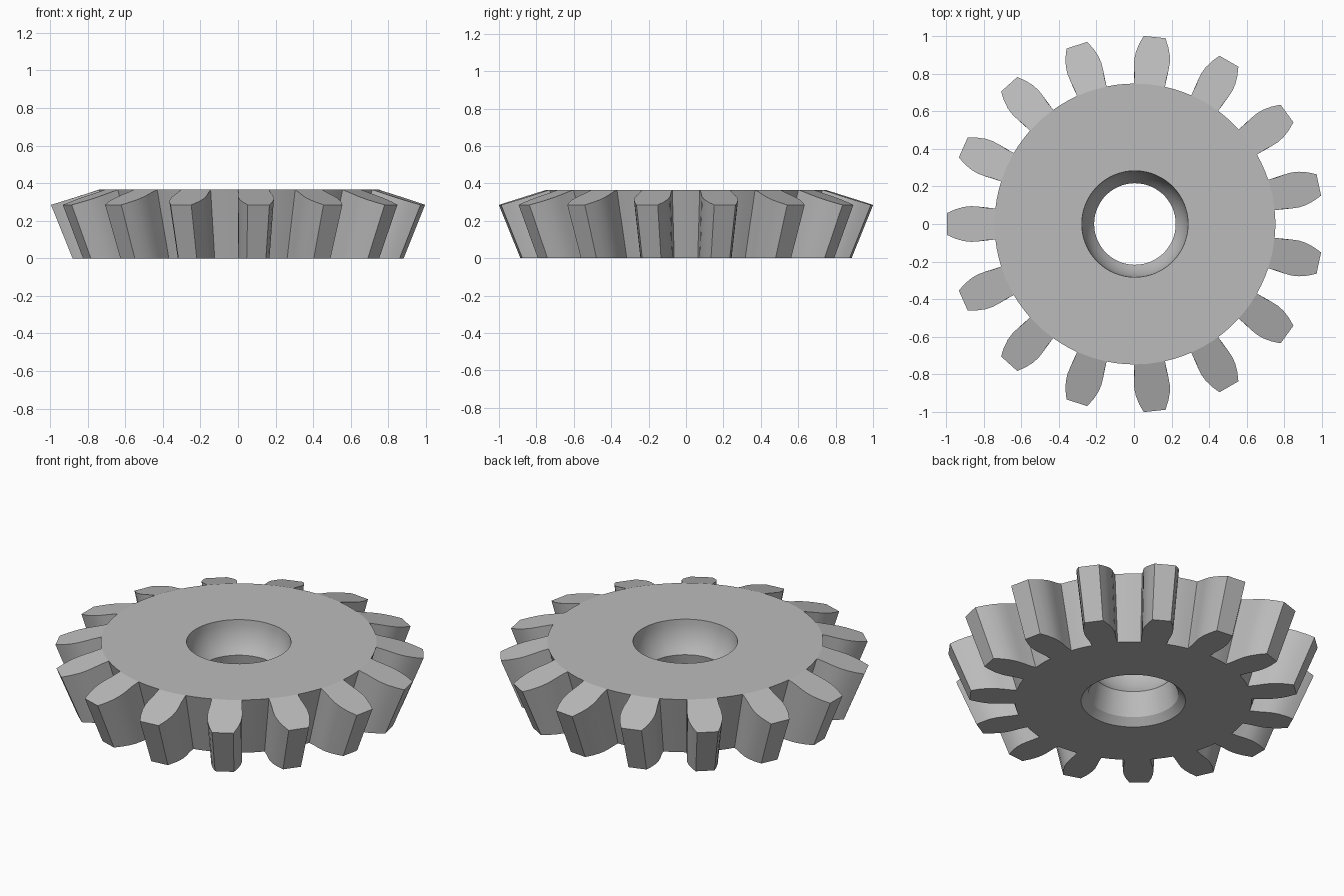
import bpy, bmesh, math

cube = bpy.data.objects.get("Cube")
if cube:
    bpy.data.objects.remove(cube, do_unlink=True)

TEETH = 15
APEX = 2.19          # depth of the cone apex below the base
TOP = 0.365          # height of the flat top
ROOT, TIP, TIP_Z = 0.747, 1.0, 0.285
SOCKET, NECK = 0.283, 0.217
SHIFT = 0.005        # centres the odd tooth count on x

# Half of the tooth outline: radius, half width
FLANK = [(0.743, 0.083), (0.79, 0.086), (0.83, 0.092), (0.87, 0.095),
         (0.91, 0.091), (0.955, 0.078), (TIP, 0.058)]

bm = bmesh.new()


def polar(r, angle, z):
    return bm.verts.new((r * math.cos(angle) + SHIFT, r * math.sin(angle), z))


def pair(r, angle):
    """Top vertex on the back cone and its partner on the base, in line with the apex."""
    z = TOP - max(0, r - ROOT) * (TOP - TIP_Z) / (TIP - ROOT)
    return polar(r, angle, z), polar(r * APEX / (APEX + z), angle, 0)


# Bore profile from top to base: ball seat, neck, chamfer
seat_end = math.acos(NECK / SOCKET)
bore = [(SOCKET * math.cos(seat_end * i / 6), TOP - SOCKET * math.sin(seat_end * i / 6))
        for i in range(7)]
bore += [(0.245, 0.04), (SOCKET, 0)]

# Radial columns: three across each tooth base, two in each gap
half = math.atan2(FLANK[0][1], FLANK[0][0])
pitch = math.tau / TEETH
gap = (pitch - 2 * half) / 3
offsets = [-half, 0, half, half + gap, half + 2 * gap]
columns = []
for t in range(TEETH):
    for off in offsets:
        a = math.pi + t * pitch + off
        columns.append((pair(ROOT, a), [polar(r, a, z) for r, z in bore]))

# Hub: top ring, bore and base ring, with root walls in the gaps
for i, (outer, inner) in enumerate(columns):
    outer2, inner2 = columns[(i + 1) % len(columns)]
    bm.faces.new((outer[0], outer2[0], inner2[0], inner[0]))
    bm.faces.new((outer[1], inner[-1], inner2[-1], outer2[1]))
    for j in range(len(inner) - 1):
        bm.faces.new((inner[j], inner2[j], inner2[j + 1], inner[j + 1]))
    if i % len(offsets) >= 2:
        bm.faces.new((outer[0], outer[1], outer2[1], outer2[0]))

# Teeth: tapered prisms sharing the hub's root vertices
for t in range(TEETH):
    a = math.pi + t * pitch
    start, middle, end = (columns[t * len(offsets) + k][0] for k in range(3))
    low = [pair(math.hypot(r, w), a - math.atan2(w, r)) for r, w in FLANK[1:]]
    high = [pair(math.hypot(r, w), a + math.atan2(w, r)) for r, w in reversed(FLANK[1:])]
    outline = [start] + low + high + [end]
    for p, q in zip(outline, outline[1:]):
        bm.faces.new((p[0], p[1], q[1], q[0]))
    for side in (0, 1):
        bm.faces.new([p[side] for p in outline] + [middle[side]])

bmesh.ops.recalc_face_normals(bm, faces=bm.faces[:])
mesh = bpy.data.meshes.new("bevel_gear")
bm.to_mesh(mesh)
bm.free()

gear = bpy.data.objects.new("bevel_gear", mesh)
bpy.context.collection.objects.link(gear)

# Plain grey metal colour
colour = (0.5, 0.5, 0.5, 1)
grey = bpy.data.materials.new("plain_grey")
grey.use_nodes = True
grey.diffuse_color = colour
for node in grey.node_tree.nodes:
    if node.type == 'BSDF_PRINCIPLED':
        node.inputs["Base Color"].default_value = colour
mesh.materials.append(grey)

bpy.ops.object.select_all(action='DESELECT')
gear.select_set(True)
bpy.context.view_layer.objects.active = gear
bpy.ops.object.shade_smooth_by_angle(angle=math.radians(16))
